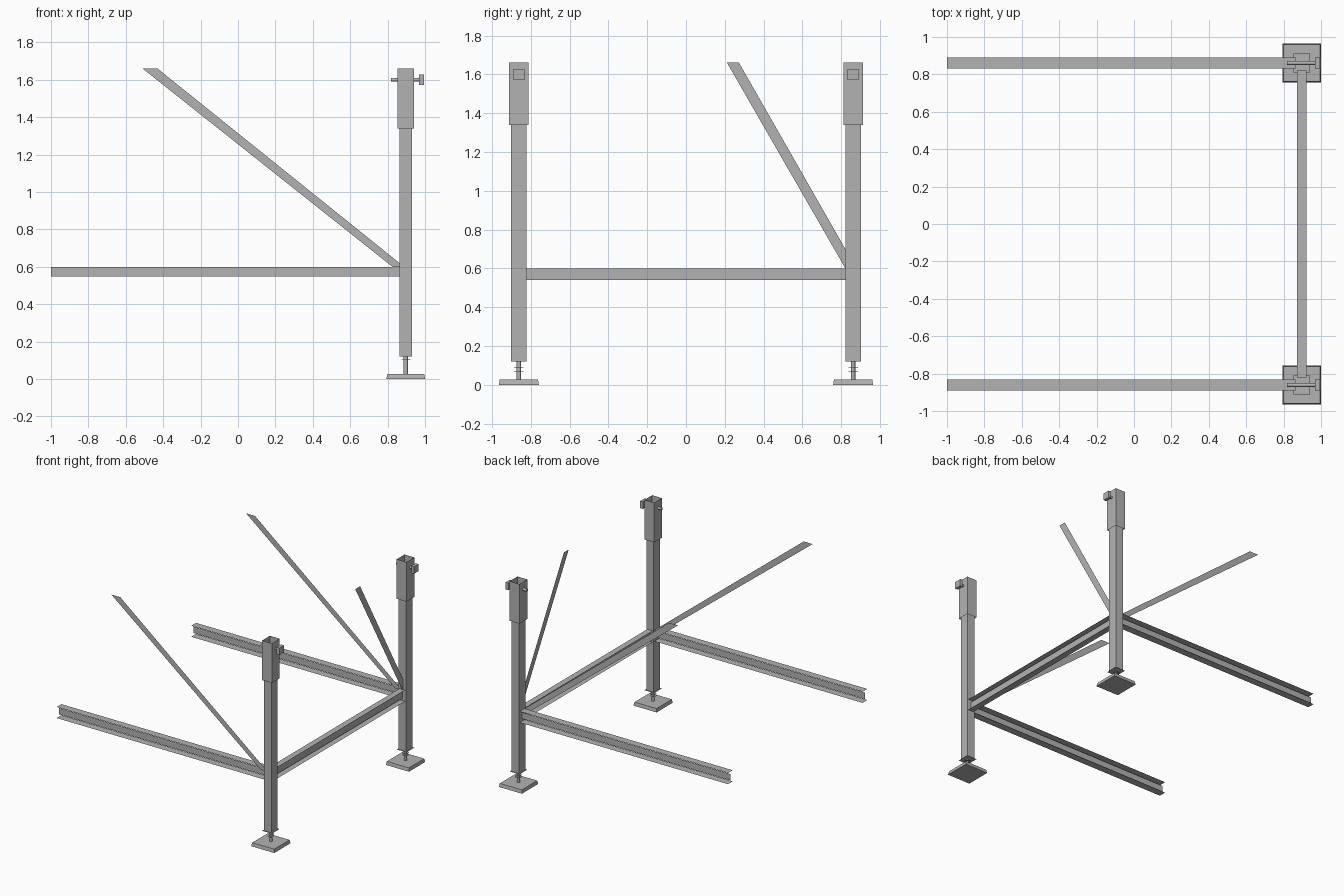
import bpy, bmesh
from mathutils import Vector

cube = bpy.data.objects.get("Cube")
if cube:
    bpy.data.objects.remove(cube, do_unlink=True)

steel = bpy.data.materials.new("grey_steel")
steel.use_nodes = True
grey = (0.45, 0.45, 0.45, 1)
steel.diffuse_color = grey
steel.node_tree.nodes["Principled BSDF"].inputs["Base Color"].default_value = grey

PX, PY = 0.897, 0.861      # post centres
PW, PD = 0.066, 0.08       # post section
BEAM_Z = 0.574


def finish(name, bm):
    bmesh.ops.recalc_face_normals(bm, faces=bm.faces)
    mesh = bpy.data.meshes.new(name)
    bm.to_mesh(mesh)
    bm.free()
    mesh.materials.append(steel)
    obj = bpy.data.objects.new(name, mesh)
    bpy.context.collection.objects.link(obj)
    return obj


def sheet(name, points):
    """Thin flat plate from its outline."""
    bm = bmesh.new()
    bm.faces.new([bm.verts.new(p) for p in points])
    return finish(name, bm)


def box(name, centre, size, top_scale=1):
    bm = bmesh.new()
    bmesh.ops.create_cube(bm, size=1)
    for v in bm.verts:
        s = top_scale if v.co.z > 0 else 1
        v.co = Vector((v.co.x * size[0] * s, v.co.y * size[1] * s,
                       v.co.z * size[2])) + Vector(centre)
    return finish(name, bm)


def rectangle(x, y, z, w, d):
    return [(x + sx * w / 2, y + sy * d / 2, z)
            for sx, sy in ((-1, -1), (1, -1), (1, 1), (-1, 1))]


def tube(name, x, y, z0, z1, w, d):
    """Thin rectangular hollow section, open at both ends."""
    bm = bmesh.new()
    low, high = ([bm.verts.new(p) for p in rectangle(x, y, z, w, d)] for z in (z0, z1))
    for i in range(4):
        j = (i + 1) % 4
        bm.faces.new((low[i], low[j], high[j], high[i]))
    return finish(name, bm)


def rod(name, centre, radius, length, axis):
    bm = bmesh.new()
    bmesh.ops.create_cone(bm, cap_ends=True, segments=12, radius1=radius,
                          radius2=radius, depth=length)
    turn = Vector((0, 0, 1)).rotation_difference(Vector(axis)).to_matrix()
    for v in bm.verts:
        v.co = turn @ v.co + Vector(centre)
    return finish(name, bm)


def beam(name, start, end, across, width, web_height, flange_gap):
    """Thin-walled beam: upright web between two flat flanges."""
    a, b = Vector(start), Vector(end)
    up = Vector((0, 0, web_height / 2))
    side = Vector(across) * width / 2
    sheet(name + "_web", (a - up, b - up, b + up, a + up))
    for label, sign in (("lower", -1), ("upper", 1)):
        lift = Vector((0, 0, sign * flange_gap / 2))
        sheet(name + "_" + label + "_flange",
              [p + lift for p in (a - side, b - side, b + side, a + side)])


for side, y in (("front", -PY), ("back", PY)):
    # Foot, threaded jack and post
    box(side + "_foot_pad", (PX, y, 0.014), (0.207, 0.207, 0.028), 0.95)
    rod(side + "_jack_screw", (PX, y, 0.075), 0.011, 0.1, (0, 0, 1))
    for i in range(3):
        rod(side + "_jack_thread_%d" % i, (PX, y, 0.07 + 0.018 * i), 0.024, 0.001, (0, 0, 1))
    sheet(side + "_post_end_plate", rectangle(PX, y, 0.12, 0.088, 0.1))
    tube(side + "_post", PX, y, 0.12, 1.36, PW, PD)
    # Sleeve with clamping bolt
    tube(side + "_sleeve", PX, y, 1.34, 1.66, 0.088, 0.1)
    rod(side + "_bolt", (PX, y, 1.6), 0.01, 0.156, (1, 0, 0))
    box(side + "_bolt_head", (0.981, y, 1.6), (0.025, 0.057, 0.057))
    # Long beam, with a flat diagonal brace on its front edge
    beam(side + "_beam", (-1, y, BEAM_Z), (PX - PW / 2, y, BEAM_Z),
         (0, 1, 0), 0.06, 0.052, 0.09)
    sheet(side + "_brace",
          [(x, y - 0.03, z) for x, z in
           ((-0.51, 1.66), (-0.43, 1.66), (0.864, 0.62), (0.864, 0.6), (0.826, 0.6))])

# Cross beam between the posts, with a single brace at the back
inner = PY - PD / 2
beam("cross_beam", (PX, -inner, BEAM_Z - 0.004), (PX, inner, BEAM_Z - 0.004),
     (1, 0, 0), 0.05, 0.057, 0.09)
sheet("cross_brace",
      [(PX + 0.005, y, z) for y, z in
       ((0.211, 1.66), (0.273, 1.66), (inner, 0.7), (inner, 0.6))])
